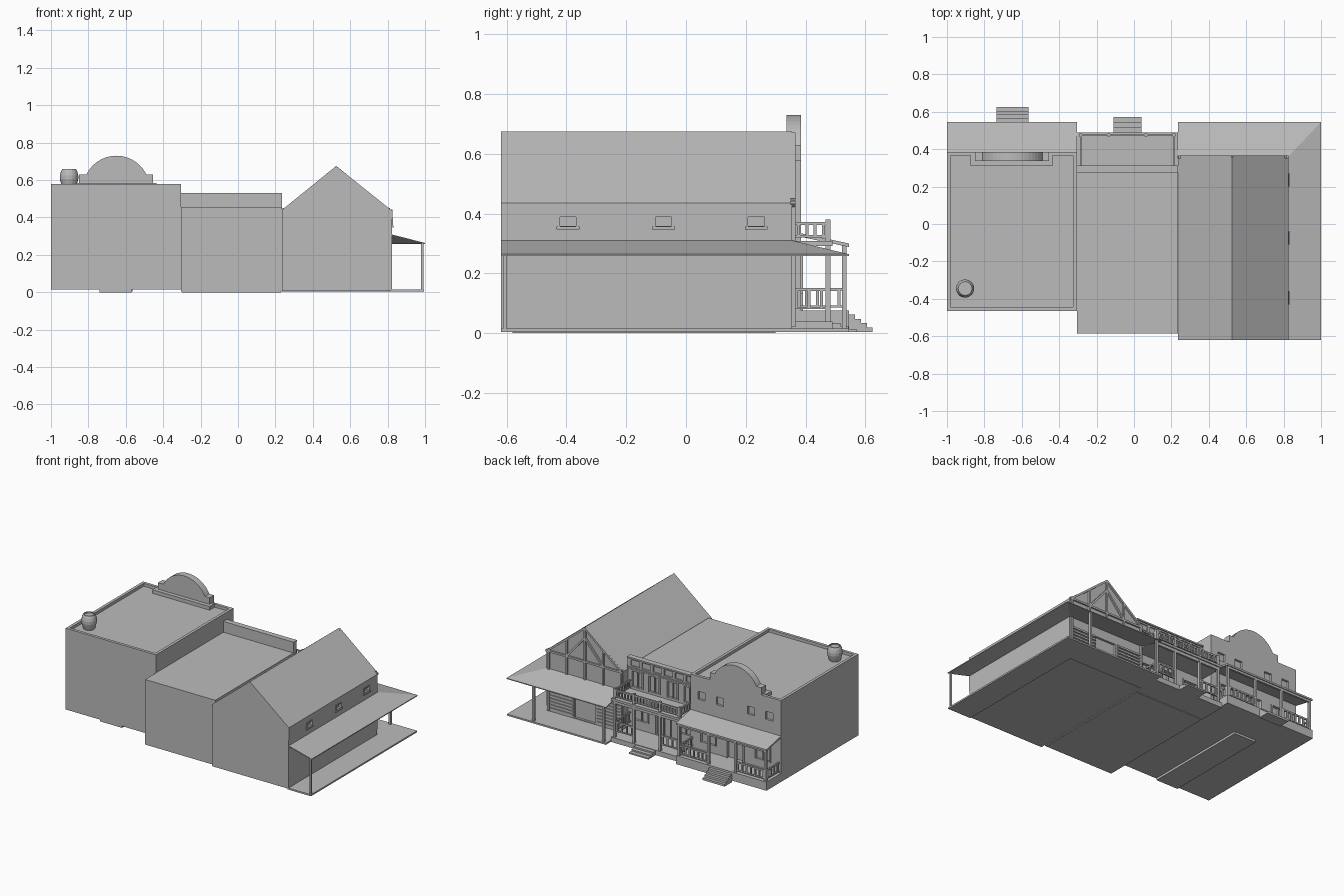
import bpy, bmesh, math
from mathutils import Vector

old = bpy.data.objects.get("Cube")
if old:
    bpy.data.objects.remove(old)

GREY = (0.5, 0.5, 0.5, 1)
grey = bpy.data.materials.new("plain_grey")
grey.use_nodes = True
grey.diffuse_color = GREY
grey.node_tree.nodes["Principled BSDF"].inputs["Base Color"].default_value = GREY


def finish(name, bm):
    bmesh.ops.recalc_face_normals(bm, faces=bm.faces[:])
    mesh = bpy.data.meshes.new(name)
    bm.to_mesh(mesh)
    bm.free()
    mesh.materials.append(grey)
    ob = bpy.data.objects.new(name, mesh)
    bpy.context.collection.objects.link(ob)
    return ob


def add_box(bm, x0, x1, y0, y1, z0, z1):
    made = bmesh.ops.create_cube(bm, size=1)["verts"]
    for v in made:
        v.co = Vector((x0 if v.co.x < 0 else x1, y0 if v.co.y < 0 else y1,
                       z0 if v.co.z < 0 else z1))


def boxes(name, specs):
    bm = bmesh.new()
    for s in specs:
        add_box(bm, *s)
    return finish(name, bm)


def extrude_xz(name, points, y0, y1):
    bm = bmesh.new()
    face = bm.faces.new([bm.verts.new((x, y0, z)) for x, z in points])
    made = bmesh.ops.extrude_face_region(bm, geom=[face])["geom"]
    for v in made:
        if isinstance(v, bmesh.types.BMVert):
            v.co.y = y1
    return finish(name, bm)


def slab(name, quads, thick):
    # thin sheets thickened straight down
    bm = bmesh.new()
    for quad in quads:
        top = [bm.verts.new(p) for p in quad]
        low = [bm.verts.new((x, y, z - thick)) for x, y, z in quad]
        bm.faces.new(top)
        bm.faces.new(low[::-1])
        for i in range(len(quad)):
            j = (i + 1) % len(quad)
            bm.faces.new((top[i], low[i], low[j], top[j]))
    return finish(name, bm)


def cut(ob, specs):
    cutter = boxes("cutter", specs)
    cutter.hide_render = True
    mod = ob.modifiers.new("openings", "BOOLEAN")
    mod.operation, mod.object, mod.solver = "DIFFERENCE", cutter, "EXACT"
    graph = bpy.context.evaluated_depsgraph_get()
    mesh = bpy.data.meshes.new_from_object(ob.evaluated_get(graph))
    ob.modifiers.clear()
    ob.data = mesh
    bpy.data.objects.remove(cutter)


def opening(x, w, z0, z1, y, depth=0.015):
    return (x - w / 2, x + w / 2, y - depth, y + 0.05, z0, z1)


def frame(x, w, z0, z1, y, t=0.01):
    # four proud strips around an opening and a middle bar
    a, b = x - w / 2, x + w / 2
    return [(a - t, a, y - 0.005, y + 0.006, z0, z1 + t),
            (b, b + t, y - 0.005, y + 0.006, z0, z1 + t),
            (a, b, y - 0.005, y + 0.006, z1, z1 + t),
            (x - t / 3, x + t / 3, y - 0.015, y - 0.004, z0, z1)]


def steps(name, x0, x1, y, run, top, count):
    boxes(name, [(x0, x1, y + i * run, y + (i + 1) * run,
                  0.004, top * (count - i) / count + 0.004) for i in range(count)])


def rail_x(x0, x1, y, z0, z1, count):
    t = 0.005
    parts = [(x0, x1, y - t, y + t, z1 - 0.01, z1), (x0, x1, y - t, y + t, z0, z0 + 0.008)]
    for i in range(count):
        x = x0 + (i + 0.5) * (x1 - x0) / count
        parts.append((x - t, x + t, y - t, y + t, z0, z1 - 0.01))
    return parts


def rail_y(x, y0, y1, z0, z1, count):
    # same railing turned to run along the depth
    return [(x - 0.005, x + 0.005, a - x + y0, b - x + y0, c, d)
            for a, b, _, _, c, d in rail_x(x, x + y1 - y0, 0, z0, z1, count)]


def post(x, y, z0, z1, r=0.008):
    return (x - r, x + r, y - r, y + r, z0, z1)


# Hall with the parapet and arched false front
hall = boxes("hall_body", [(-1, -0.305, -0.465, 0.385, 0.015, 0.58)])
door_x = -0.65
cut(hall, [(-0.98, -0.325, -0.445, 0.365, 0.56, 0.7)]
    + [opening(door_x + s * d, 0.055, 0.42, 0.475, 0.385) for s in (-1, 1) for d in (0.12, 0.26)]
    + [opening(door_x + s * 0.21, 0.11, 0.13, 0.25, 0.385) for s in (-1, 1)]
    + [opening(door_x, 0.12, 0.075, 0.25, 0.385)])
boxes("hall_frames", frame(door_x, 0.12, 0.075, 0.25, 0.385)
      + frame(door_x - 0.21, 0.11, 0.13, 0.25, 0.385)
      + frame(door_x + 0.21, 0.11, 0.13, 0.25, 0.385))
boxes("false_front_ledge", [(-0.875, -0.435, 0.31, 0.366, 0.56, 0.585)])
radius, rise = 0.178, 0.552
half = math.acos((0.63 - rise) / radius)
arch = [(door_x + radius * math.sin(a), rise + radius * math.cos(a))
        for a in [half * (1 - i / 9) for i in range(19)]]
extrude_xz("false_front_arch", [(-0.455, 0.57), (-0.455, 0.63)] + arch
           + [(-0.85, 0.63), (-0.85, 0.57)], 0.337, 0.385)

# Barrel on the hall roof
bm = bmesh.new()
rings = []
for r, z in [(0.036, 0.56), (0.044, 0.585), (0.049, 0.605), (0.049, 0.625),
             (0.044, 0.645), (0.037, 0.66), (0.031, 0.66), (0.031, 0.652)]:
    rings.append([bm.verts.new((-0.903 + r * math.cos(math.tau * i / 16),
                                -0.345 + r * math.sin(math.tau * i / 16), z)) for i in range(16)])
for low, high in zip(rings, rings[1:]):
    for i in range(16):
        j = (i + 1) % 16
        bm.faces.new((low[i], low[j], high[j], high[i]))
bm.faces.new(rings[0][::-1])
bm.faces.new(rings[-1])
finish("barrel", bm)

# Hall porch
boxes("hall_deck", [(-1, -0.305, 0.38, 0.545, 0.015, 0.075)])
slab("hall_porch_roof", [[(-1, 0.38, 0.335), (-0.305, 0.38, 0.335),
                          (-0.305, 0.545, 0.3), (-1, 0.545, 0.3)]], 0.012)
post_x = [-0.985, -0.755, -0.545, -0.32]
boxes("hall_posts", [post(x, 0.53, 0.07, 0.295) for x in post_x]
      + [(-0.993, -0.312, 0.523, 0.537, 0.275, 0.293)])
boxes("hall_railing", rail_x(post_x[0], post_x[1], 0.53, 0.085, 0.15, 7)
      + rail_x(post_x[2], post_x[3], 0.53, 0.085, 0.15, 7)
      + rail_y(-0.985, 0.385, 0.53, 0.085, 0.15, 4)
      + rail_y(-0.32, 0.385, 0.53, 0.085, 0.15, 4))
steps("hall_steps", -0.735, -0.565, 0.545, 0.02, 0.058, 4)

# Middle house
house = boxes("house_body", [(-0.305, 0.235, -0.585, 0.3, 0.004, 0.455)])
house_x = -0.035
cols = [house_x + d for d in (-0.2, -0.07, 0.07, 0.2)]
cut(house, [opening(x, 0.075, 0.325, 0.435, 0.3) for x in cols]
    + [opening(house_x + s * 0.17, 0.1, 0.1, 0.23, 0.3) for s in (-1, 1)]
    + [opening(house_x, 0.11, 0.04, 0.24, 0.3)])
parts = frame(house_x, 0.11, 0.04, 0.24, 0.3)
for x in cols:
    parts += frame(x, 0.075, 0.325, 0.435, 0.3)
for s in (-1, 1):
    parts += frame(house_x + s * 0.17, 0.1, 0.1, 0.23, 0.3)
boxes("house_frames", parts)
parapet = boxes("house_parapet", [(-0.305, 0.235, 0.275, 0.305, 0.45, 0.53)])
cut(parapet, [opening(house_x + (i - 2.5) * 0.085, 0.065, 0.47, 0.51, 0.305, 0.008)
              for i in range(6)])
boxes("house_cornice", [(-0.305, 0.235, 0.3, 0.313, 0.52, 0.53),
                        (-0.305, 0.235, 0.3, 0.313, 0.45, 0.46)])

# House porch and balcony
boxes("house_deck", [(-0.305, 0.235, 0.295, 0.49, 0.004, 0.038)])
boxes("balcony_floor", [(-0.305, 0.235, 0.295, 0.49, 0.292, 0.308)])
posts = [-0.285, -0.135, 0.065, 0.215]
boxes("house_posts", [post(x, 0.475, 0.03, 0.38) for x in posts]
      + [(-0.295, 0.225, 0.468, 0.482, 0.272, 0.293)])
boxes("balcony_railing", rail_x(-0.285, 0.215, 0.477, 0.32, 0.372, 22)
      + rail_y(-0.285, 0.305, 0.475, 0.32, 0.372, 6)
      + rail_y(0.215, 0.305, 0.475, 0.32, 0.372, 6))
boxes("house_railing", rail_x(posts[0], posts[1], 0.475, 0.08, 0.15, 4)
      + rail_x(posts[2], posts[3], 0.475, 0.08, 0.15, 4)
      + rail_y(0.215, 0.305, 0.475, 0.08, 0.15, 4))
steps("house_steps", -0.11, 0.04, 0.49, 0.027, 0.03, 3)

# Barn with a steep gable
barn = extrude_xz("barn_body", [(0.235, 0.01), (0.822, 0.01), (0.825, 0.435),
                                (0.525, 0.675), (0.235, 0.44)], -0.62, 0.355)
win_y = [-0.395, -0.075, 0.235]
cut(barn, [opening(0.53, 0.16, 0.02, 0.24, 0.355)]
    + [(0.81, 0.86, y - 0.027, y + 0.027, 0.358, 0.388) for y in win_y])
parts = []
for y in win_y:
    parts += [(0.815, 0.832, y - 0.038, y + 0.038, 0.347, 0.356),
              (0.815, 0.829, y - 0.033, y + 0.033, 0.388, 0.395)]
    parts += [(0.815, 0.829, y + s * 0.03 - 0.003, y + s * 0.03 + 0.003, 0.354, 0.39)
              for s in (-1, 1)]
boxes("barn_window_frames", parts)


def beam(a, b, w=0.013):
    # flat timber lying on the gable face
    a, b = Vector(a), Vector(b)
    n = (b - a).normalized() * w / 2
    side = Vector((-n.y, n.x))
    extrude_xz("gable_timber", [a + side, b + side, b - side, a - side], 0.35, 0.366)


beam((0.237, 0.432), (0.525, 0.667))
beam((0.823, 0.427), (0.525, 0.667))
beam((0.235, 0.435), (0.825, 0.435))
beam((0.525, 0.31), (0.525, 0.66))
for s in (-1, 1):
    beam((0.525 + s * 0.14, 0.31), (0.525 + s * 0.14, 0.55))
    beam((0.525 + s * 0.28, 0.02), (0.525 + s * 0.28, 0.45))
    beam((0.525 + s * 0.14, 0.435), (0.525, 0.6))
    boxes("barn_siding", [(0.525 + s * 0.18 - 0.09, 0.525 + s * 0.18 + 0.09, 0.35, 0.362,
                           0.03 + i * 0.022, 0.043 + i * 0.022) for i in range(10)])

# Barn porch wrapping the corner
slab("barn_porch_roof", [
    [(0.82, -0.62, 0.31), (1, -0.62, 0.264), (1, 0.545, 0.264), (0.82, 0.355, 0.31)],
    [(0.82, 0.355, 0.31), (1, 0.545, 0.264), (0.235, 0.545, 0.264), (0.235, 0.355, 0.31)]], 0.006)
boxes("barn_deck", [(0.815, 0.995, -0.62, 0.545, 0.004, 0.015),
                    (0.235, 0.82, 0.35, 0.545, 0.004, 0.015)])
boxes("barn_posts", [post(0.985, -0.607, 0.01, 0.262, 0.006),
                     post(0.8, 0.53, 0.01, 0.264), post(0.26, 0.53, 0.01, 0.264)])
boxes("ground_skirt", [(-0.74, -0.57, -0.46, 0.3, 0, 0.02), (-0.3, 0.23, -0.58, 0.3, 0, 0.01)])
